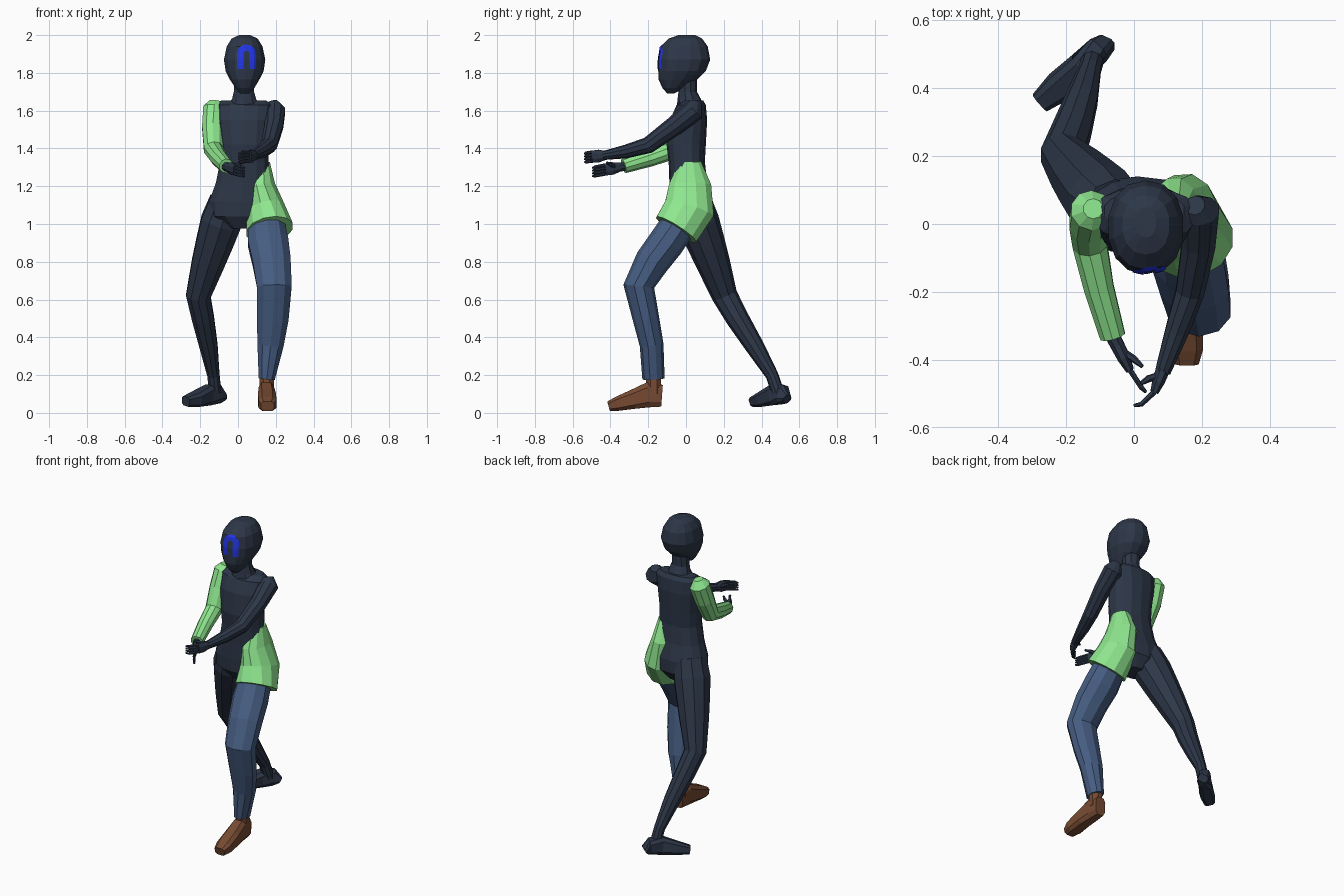
import bpy, bmesh, math
from mathutils import Vector
from mathutils.bvhtree import BVHTree


def material(name, rgb):
    m = bpy.data.materials.new(name)
    lin = [((c / 255 + 0.055) / 1.055) ** 2.4 for c in rgb]
    m.diffuse_color = (*lin, 1)
    return m


DARK = material("dark slate", (45, 55, 72))
GREEN = material("light green", (144, 232, 144))
BLUE = material("denim blue", (70, 93, 130))
BROWN = material("boot brown", (118, 74, 50))
MARK = material("bright blue", (35, 55, 235))


def finish(name, bm, mat):
    mesh = bpy.data.meshes.new(name)
    bm.to_mesh(mesh)
    mesh.materials.append(mat)
    ob = bpy.data.objects.new(name, mesh)
    bpy.context.collection.objects.link(ob)


def power(v, p):
    return math.copysign(abs(v) ** p, v)


def loft(name, mat, rings, n=10, level=False, square=1.0):
    """Closed skin over rings (x, y, z, half width, half depth).
    Rings stand square to the path, or lie level."""
    bm = bmesh.new()
    pts = [Vector(r[:3]) for r in rings]
    loops = []
    for i, r in enumerate(rings):
        t = (pts[min(i + 1, len(pts) - 1)] - pts[max(i - 1, 0)]).normalized()
        if level:
            t = Vector((0, 0, -1))
        side = Vector((1, 0, 0))
        side = (side - t * side.dot(t)).normalized()
        depth = t.cross(side)
        rx, ry = r[3], r[-1]
        loop = []
        for k in range(n):
            a = 2 * math.pi * (k + 0.5) / n
            loop.append(bm.verts.new(pts[i] + side * rx * power(math.cos(a), square)
                                     + depth * ry * power(math.sin(a), square)))
        loops.append(loop)
    for a, b in zip(loops, loops[1:]):
        for k in range(n):
            bm.faces.new((a[k], a[(k + 1) % n], b[(k + 1) % n], b[k]))
    bm.faces.new(loops[0])
    bm.faces.new(loops[-1])
    bmesh.ops.recalc_face_normals(bm, faces=bm.faces[:])
    tree = BVHTree.FromBMesh(bm)
    finish(name, bm, mat)
    return tree


def spans(rows):
    """Level rings from rows of z, x min, x max, y min, y max."""
    return [((a + b) / 2, (c + d) / 2, z, (b - a) / 2, (d - c) / 2) for z, a, b, c, d in rows]


# Head, neck and torso
head = loft("head", DARK, spans([
    (2.00, 0.005, 0.065, -0.04, 0.05), (1.982, -0.035, 0.105, -0.09, 0.085),
    (1.94, -0.062, 0.132, -0.135, 0.115), (1.87, -0.077, 0.147, -0.148, 0.128),
    (1.81, -0.068, 0.138, -0.147, 0.105), (1.765, -0.045, 0.115, -0.145, 0.06),
    (1.72, -0.015, 0.088, -0.125, -0.01), (1.692, 0.01, 0.06, -0.10, -0.06)]),
    n=14, level=True, square=0.9)
loft("neck", DARK, spans([
    (1.80, -0.02, 0.085, -0.04, 0.06), (1.70, -0.025, 0.088, -0.04, 0.058),
    (1.66, -0.035, 0.10, -0.045, 0.08), (1.61, -0.08, 0.14, -0.05, 0.095)]), level=True)
loft("torso", DARK, spans([
    (1.655, -0.09, 0.15, -0.01, 0.09), (1.63, -0.12, 0.185, -0.05, 0.105),
    (1.55, -0.115, 0.175, -0.085, 0.112), (1.42, -0.10, 0.165, -0.103, 0.105),
    (1.33, -0.097, 0.165, -0.092, 0.10), (1.22, -0.12, 0.172, -0.088, 0.112),
    (1.12, -0.155, 0.18, -0.09, 0.14), (1.04, -0.15, 0.17, -0.085, 0.14),
    (0.975, -0.05, 0.09, -0.04, 0.09)]), n=14, level=True, square=0.85)

# Arch mark: thin sheet laid on the face
path = [(-1, 0, 1.82 + 0.02 * i) for i in range(4)]
path += [(-math.cos(math.pi * i / 10), math.sin(math.pi * i / 10), 1.90) for i in range(11)]
path += [(1, 0, 1.88 - 0.02 * i) for i in range(4)]
bm = bmesh.new()
rows = []
for c, s, z in path:
    row = []
    for r in (0.05, 0.039, 0.028, 0.017):
        x, zz = 0.045 + c * r, z + s * r
        hit = head.ray_cast(Vector((x, -1, zz)), Vector((0, 1, 0)))[0]
        row.append(bm.verts.new((x, hit.y - 0.004, zz)))
    rows.append(row)
for a, b in zip(rows, rows[1:]):
    for k in range(3):
        bm.faces.new((a[k], a[k + 1], b[k + 1], b[k]))
finish("face_arch_mark", bm, MARK)

# Arms
loft("right_sleeve", GREEN, [
    (-0.12, 0.045, 1.652, 0.03), (-0.125, 0.04, 1.615, 0.062), (-0.133, 0.0, 1.51, 0.06),
    (-0.13, -0.06, 1.395, 0.053), (-0.103, -0.19, 1.35, 0.046),
    (-0.063, -0.33, 1.307, 0.039)])
loft("left_arm", DARK, [
    (0.18, 0.055, 1.645, 0.03), (0.193, 0.04, 1.60, 0.06), (0.19, -0.06, 1.52, 0.052),
    (0.165, -0.20, 1.417, 0.044), (0.125, -0.32, 1.383, 0.036), (0.085, -0.435, 1.363, 0.024)])


def hand(side, wrist, knuckle, tip, thumb):
    """Flat upright palm, four stacked curled fingers and a thumb."""
    w, k, t, th = map(Vector, (wrist, knuckle, tip, thumb))
    back = w + (w - k) * 0.6
    loft(side + "_palm", DARK, [(*back, 0.024, 0.024), (*w, 0.022, 0.026),
                                (*w.lerp(k, 0.5), 0.02, 0.036), (*k, 0.013, 0.034)], n=8)
    bend = k.lerp(t, 0.55) + (k - w) * 0.22
    for i in range(4):
        up = Vector((0, 0, 0.024 - 0.016 * i))
        loft(f"{side}_finger_{i + 1}", DARK, [(*(k + up), 0.009), (*(bend + up), 0.008),
                                             (*(t + up * 0.9), 0.005)], n=6)
    loft(side + "_thumb", DARK, [(*w.lerp(k, 0.25), 0.013), (*w.lerp(th, 0.65), 0.011),
                                 (*th, 0.006)], n=6)


hand("right", (-0.05, -0.355, 1.30), (-0.012, -0.43, 1.288), (0.035, -0.495, 1.275),
     (0.025, -0.42, 1.325))
hand("left", (0.085, -0.43, 1.363), (0.06, -0.495, 1.357), (0.0, -0.535, 1.35),
     (0.02, -0.47, 1.385))

# Half skirt over the left hip
loft("hip_cloth", GREEN, [
    (0.12, 0.022, 1.33, 0.05, 0.06), (0.118, 0.022, 1.21, 0.08, 0.115),
    (0.145, 0.018, 1.08, 0.105, 0.138), (0.168, -0.052, 0.97, 0.128, 0.128)], n=12)

# Front leg in trousers
loft("left_trouser_leg", BLUE, [
    (0.148, -0.03, 1.01, 0.10, 0.095), (0.16, -0.105, 0.90, 0.112, 0.096),
    (0.178, -0.18, 0.80, 0.106, 0.092), (0.192, -0.25, 0.67, 0.097, 0.082),
    (0.184, -0.212, 0.50, 0.088, 0.07), (0.172, -0.182, 0.36, 0.073, 0.063),
    (0.152, -0.172, 0.18, 0.045, 0.059)])

# Bare back leg
loft("right_leg", DARK, [
    (-0.055, 0.035, 1.12, 0.10), (-0.09, 0.065, 1.01, 0.112), (-0.125, 0.105, 0.90, 0.102),
    (-0.16, 0.145, 0.79, 0.09), (-0.21, 0.205, 0.62, 0.068), (-0.185, 0.272, 0.50, 0.061),
    (-0.155, 0.365, 0.35, 0.05), (-0.13, 0.455, 0.20, 0.034), (-0.12, 0.49, 0.10, 0.034)])


def foot(name, mat, rows):
    """Squarish loft from heel to toe: x, y, bottom, top, half width."""
    loft(name, mat, [(x, y, (lo + hi) / 2, w, (hi - lo) / 2) for x, y, lo, hi, w in rows],
         n=8, square=0.6)


# Boot, ankle and bare foot
foot("left_boot", BROWN, [
    (0.15, -0.127, 0.03, 0.15, 0.036), (0.15, -0.20, 0.026, 0.165, 0.044),
    (0.154, -0.28, 0.018, 0.125, 0.05), (0.156, -0.365, 0.008, 0.087, 0.05),
    (0.156, -0.41, 0.008, 0.062, 0.036)])
loft("left_boot_ankle", BROWN, [(0.152, -0.172, 0.22, 0.04, 0.042),
                                (0.151, -0.17, 0.10, 0.042, 0.044)], n=8)
foot("right_foot", DARK, [
    (-0.08, 0.535, 0.05, 0.095, 0.03), (-0.105, 0.512, 0.045, 0.15, 0.036),
    (-0.155, 0.465, 0.04, 0.152, 0.04), (-0.22, 0.405, 0.034, 0.115, 0.045),
    (-0.277, 0.358, 0.034, 0.088, 0.032)])
